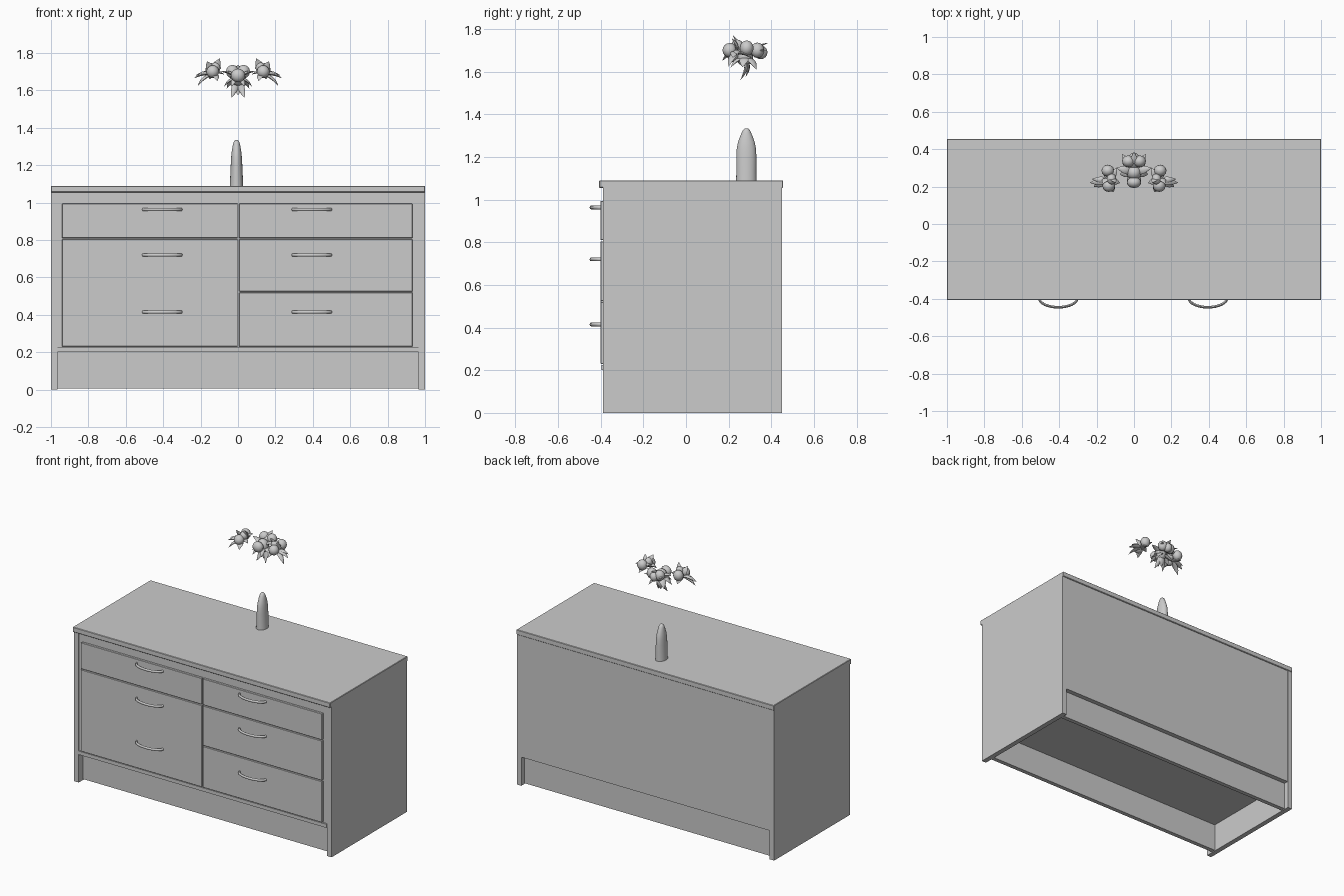
import bpy, bmesh
from math import cos, sin, pi, radians
from mathutils import Vector

if "Cube" in bpy.data.objects:
    bpy.data.objects.remove(bpy.data.objects["Cube"])


def finish(bm, name, smooth=False):
    bmesh.ops.recalc_face_normals(bm, faces=bm.faces)
    me = bpy.data.meshes.new(name)
    bm.to_mesh(me)
    bm.free()
    ob = bpy.data.objects.new(name, me)
    bpy.context.collection.objects.link(ob)
    if smooth:
        bpy.ops.object.select_all(action='DESELECT')
        ob.select_set(True)
        bpy.context.view_layer.objects.active = ob
        bpy.ops.object.shade_smooth_by_angle(angle=radians(50))
    return ob


def box(name, x0, x1, y0, y1, z0, z1, bevel=0.0):
    bm = bmesh.new()
    bmesh.ops.create_cube(bm, size=1)
    for v in bm.verts:
        v.co = Vector(((x0 + x1) / 2 + v.co.x * (x1 - x0),
                       (y0 + y1) / 2 + v.co.y * (y1 - y0),
                       (z0 + z1) / 2 + v.co.z * (z1 - z0)))
    if bevel:
        bmesh.ops.bevel(bm, geom=bm.edges[:], offset=bevel, segments=1, affect='EDGES')
    return finish(bm, name)


def loft(bm, stations, n=12):
    """Skin rings given as (centre, half-axis u, half-axis v)."""
    rings = []
    for c, u, v in stations:
        rings.append([bm.verts.new(c + u * cos(2 * pi * i / n) + v * sin(2 * pi * i / n))
                      for i in range(n)])
    for a, b in zip(rings, rings[1:]):
        for i in range(n):
            j = (i + 1) % n
            bm.faces.new((a[i], a[j], b[j], b[i]))
    bm.faces.new(rings[0])
    bm.faces.new(rings[-1])


# carcass
for s, side in ((-1, "left"), (1, "right")):
    a, b = sorted((s * 1.0, s * 0.965))
    box(side + "_side_panel", a, b, -0.39, 0.45, 0, 1.06)
box("cabinet_body", -0.965, 0.965, -0.385, 0.448, 0.2, 1.06)
box("top_slab", -1, 1, -0.407, 0.455, 1.055, 1.09, 0.003)

# recessed plinth, open underneath
box("front_plinth", -0.965, 0.965, -0.34, -0.31, 0.005, 0.2)
box("back_plinth", -0.965, 0.965, 0.385, 0.415, 0.005, 0.2)
box("bottom_rail", -0.965, 0.965, -0.397, -0.385, 0.2, 0.225)

# drawer fronts
for name, x0, x1, levels in (("left", -0.94, 0.0, (0.23, 0.81, 1.0)),
                             ("right", 0.006, 0.935, (0.23, 0.525, 0.81, 1.0))):
    for k, (z0, z1) in enumerate(zip(levels, levels[1:])):
        box(f"{name}_drawer_{k}", x0, x1 - 0.002, -0.401, -0.38, z0, z1 - 0.006, 0.002)


# bow handles
def handle(name, x, z):
    bm = bmesh.new()
    st = []
    for i in range(17):
        a = pi * i / 16
        d = Vector((cos(a), -sin(a), 0))
        n = Vector((cos(a) * 0.055, -sin(a) * 0.105, 0)).normalized()
        c = Vector((x + 0.102 * d.x, -0.397 + 0.048 * d.y, z))
        st.append((c, n * 0.007, Vector((0, 0, 0.009))))
    loft(bm, st, 8)
    finish(bm, name, True)


for side, x in (("left", -0.405), ("right", 0.395)):
    for k, z in enumerate((0.415, 0.72, 0.963)):
        handle(f"{side}_handle_{k}", x, z)

# flat bottle-shaped vase
bm = bmesh.new()
vase = [(1.088, .036, .048), (1.13, .034, .047), (1.2, .031, .047), (1.24, .029, .045),
        (1.27, .026, .039), (1.3, .021, .028), (1.315, .018, .021), (1.327, .014, .015),
        (1.334, .007, .007)]
loft(bm, [(Vector((-0.008, 0.283, z)), Vector((a, 0, 0)), Vector((0, b, 0)))
          for z, a, b in vase], 20)
finish(bm, "vase", True)


# flower parts: curved pointed petals and rounded buds
def petal(bm, base, tip, width, thick=0.008, bend=0.012):
    base, tip = Vector(base), Vector(tip)
    d = (tip - base).normalized()
    ref = Vector((0, 0, 1)) if abs(d.z) < 0.8 else Vector((0, 1, 0))
    u = d.cross(ref).normalized()
    v = u.cross(d)
    st = []
    for i in range(9):
        t = i / 8
        w = width * max(sin(pi * (0.12 + 0.88 * t)), 0.03)
        st.append((base.lerp(tip, t) + v * bend * sin(pi * t), u * w,
                   v * thick * max(sin(pi * (0.12 + 0.88 * t)), 0.05)))
    loft(bm, st, 8)


def bud(bm, c, r):
    geo = bmesh.ops.create_uvsphere(bm, u_segments=12, v_segments=8, radius=1)
    for v in geo["verts"]:
        v.co = Vector(c) + Vector([p * q for p, q in zip(v.co, r)])


def side_flower(s, name):
    bm = bmesh.new()
    c = (s * 0.135, 0.235, 1.685)
    for x, y, z, w in ((.235, .22, 1.665, .02), (.215, .20, 1.625, .018), (.225, .24, 1.68, .016),
                       (.098, .22, 1.77, .024), (.165, .215, 1.755, .022), (.075, .22, 1.685, .02),
                       (.11, .17, 1.65, .02), (.09, .30, 1.72, .022), (.15, .31, 1.66, .022)):
        petal(bm, c, (s * x, y, z), w)
    bud(bm, (s * .14, .285, 1.71), (.034, .032, .036))
    bud(bm, (s * .135, .205, 1.70), (.034, .034, .034))
    bud(bm, (s * .12, .24, 1.72), (.026, .03, .03))
    finish(bm, name, True)


side_flower(-1, "left_flower")
side_flower(1, "right_flower")

# middle flower
bm = bmesh.new()
c = (0, 0.28, 1.665)
for s in (-1, 1):
    for x, y, z, w in ((.035, .255, 1.56, .018), (.075, .265, 1.62, .022), (.06, .33, 1.61, .022),
                       (.095, .30, 1.70, .022), (.065, .375, 1.70, .024), (.035, .21, 1.62, .018)):
        petal(bm, c, (s * x, y, z), w)
    bud(bm, (s * .03, .335, 1.70), (.034, .032, .036))
petal(bm, c, (0, .28, 1.575), .024)
petal(bm, c, (0, .385, 1.735), .026)
bud(bm, (0, .222, 1.68), (.038, .03, .036))
bud(bm, (0, .35, 1.69), (.03, .032, .032))
bud(bm, (0, .275, 1.67), (.04, .04, .045))
finish(bm, "middle_flower", True)
